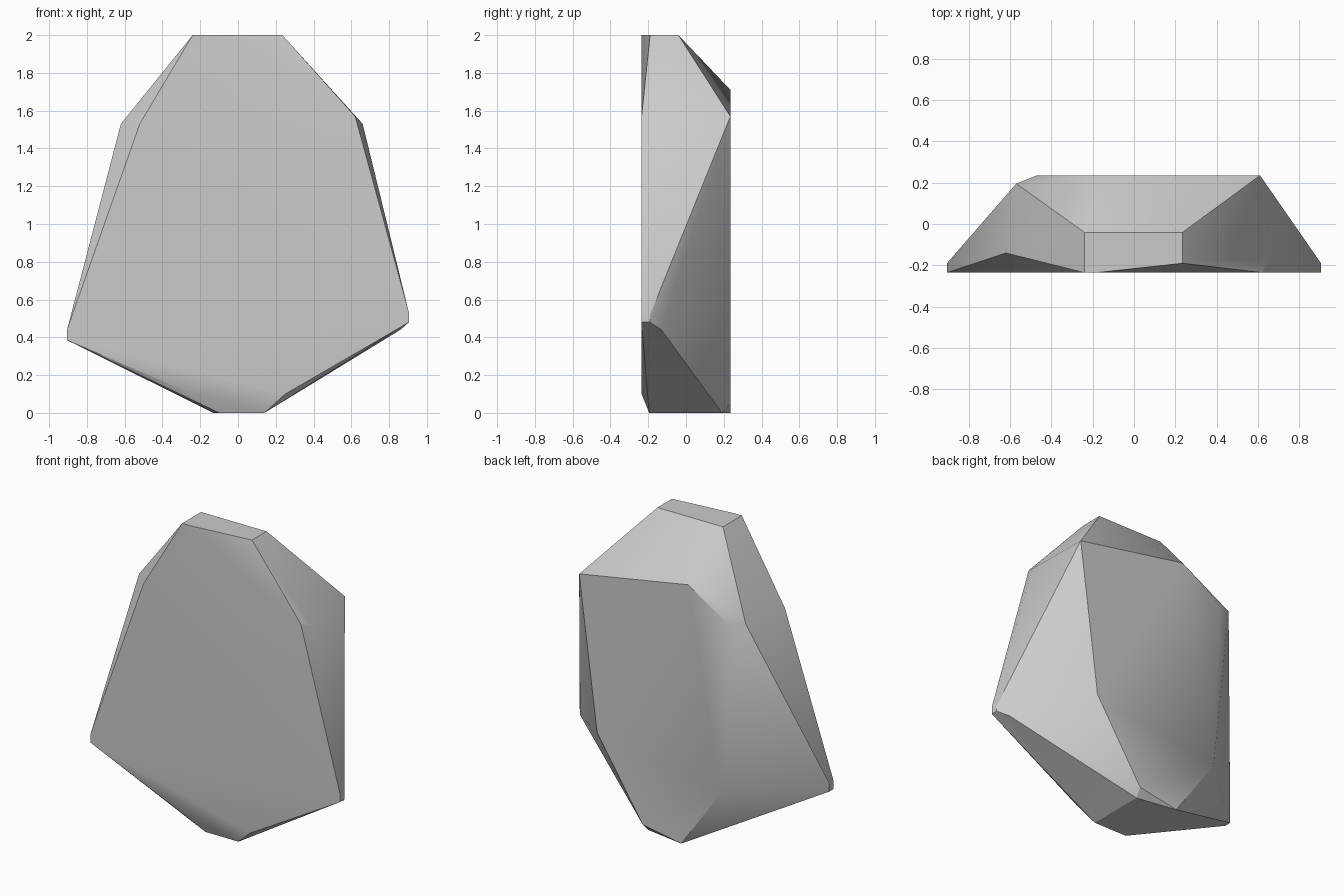
import bpy, bmesh, math

cube = bpy.data.objects.get("Cube")
if cube:
    bpy.data.objects.remove(cube, do_unlink=True)

# one plain stone colour
stone = bpy.data.materials.new("stone_grey")
stone.use_nodes = True
grey = (0.6, 0.6, 0.6, 1)
stone.diffuse_color = grey
stone.node_tree.nodes["Principled BSDF"].inputs["Base Color"].default_value = grey

F, B = -0.235, 0.235  # front and back planes

# flat front and back outlines (x, z)
front_outline = [(-.24, 2), (-.18, 2), (.62, 1.57), (.905, .53), (.905, .48),
                 (.25, .1), (-.24, .1), (-.905, .385), (-.905, .44), (-.52, 1.53)]
back_outline = [(.61, 1.57), (-.18, 1.71), (-.47, 1.53), (-.42, .41),
                (-.13, 0), (.15, .05), (.48, .565)]
points = [(x, F, z) for x, z in front_outline] + [(x, B, z) for x, z in back_outline]

# top, flanks and foot of the rock
points += [(-.24, -.04, 2), (.235, -.04, 2), (.235, -.19, 2)]
points += [(-.62, -.14, 1.53), (-.57, .195, 1.54), (.66, -.15, 1.53)]
points += [(-.905, -.19, .44), (-.905, -.19, .385), (.905, -.19, .48), (.905, -.19, .52),
           (.86, -.13, .44)]
points += [(.14, -.195, 0), (-.1, -.195, 0), (.14, .19, 0)]

# chipped rock as the hull of its corners
bm = bmesh.new()
for p in points:
    bm.verts.new(p)
hull = bmesh.ops.convex_hull(bm, input=bm.verts)
bmesh.ops.delete(bm, geom=[v for v in bm.verts if not v.link_faces], context='VERTS')
bmesh.ops.dissolve_limit(bm, angle_limit=math.radians(1.5), verts=bm.verts, edges=bm.edges)
bmesh.ops.recalc_face_normals(bm, faces=bm.faces)
mesh = bpy.data.meshes.new("rock")
bm.to_mesh(mesh)
bm.free()
mesh.materials.append(stone)
rock = bpy.data.objects.new("rock", mesh)
bpy.context.collection.objects.link(rock)

# soften only the shallow edges
bpy.context.view_layer.objects.active = rock
rock.select_set(True)
bpy.ops.object.shade_smooth_by_angle(angle=math.radians(30))
